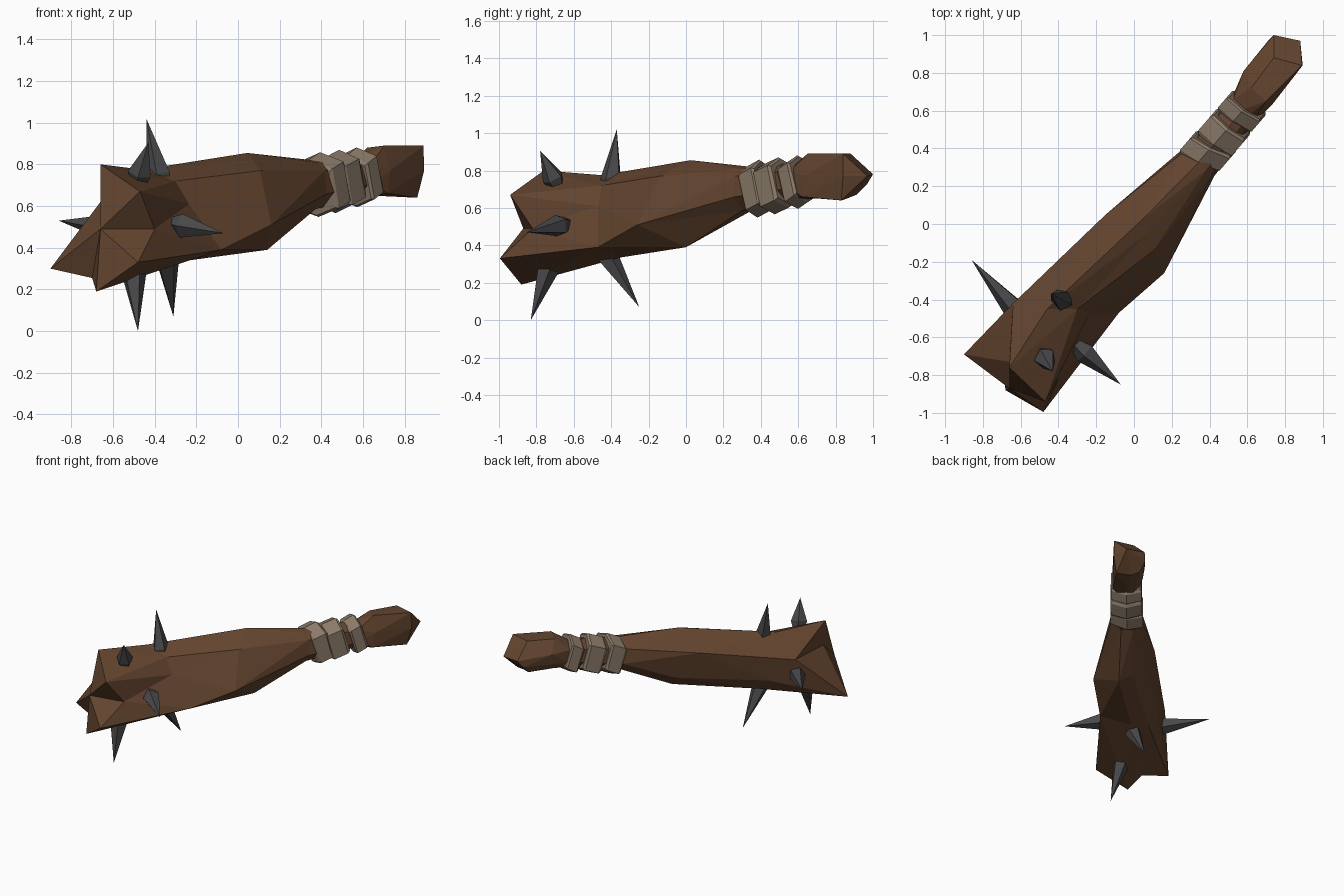
import bpy, bmesh, math
from mathutils import Vector

if "Cube" in bpy.data.objects:
    bpy.data.objects.remove(bpy.data.objects["Cube"])

D = Vector((0.652, 0.758, 0))     # along the club, head to grip
S = Vector((0.758, -0.652, 0))    # across the club
NECK = (0, 28, 55, 110, 160, 205, 250, 305)   # ring angles, clockwise from top


def material(name, col):
    m = bpy.data.materials.new(name)
    m.diffuse_color = (*col, 1)
    m.use_nodes = True
    m.node_tree.nodes["Principled BSDF"].inputs["Base Color"].default_value = m.diffuse_color
    return m


WOOD = material("brown_wood", (0.125, 0.058, 0.028))
CLOTH = material("grey_tan_wrap", (0.26, 0.197, 0.143))
IRON = material("dark_iron", (0.066, 0.066, 0.07))


def loft(name, rings, mat, start=None, end=None):
    """Bridge rings of points; close ends with a point or a flat cap."""
    bm = bmesh.new()
    vs = [[bm.verts.new(p) for p in r] for r in rings]
    n = len(vs[0])
    for a, b in zip(vs, vs[1:]):
        mid = sum((v.co for v in a + b), Vector()) / (2 * n)
        for i in range(n):
            j = (i + 1) % n
            # split each quad along the diagonal that bulges outwards
            d1 = ((a[i].co + b[j].co) / 2 - mid)
            d2 = ((a[j].co + b[i].co) / 2 - mid)
            d1, d2 = (d - D * d.dot(D) for d in (d1, d2))
            if d1.length > d2.length:
                tris = (a[i], a[j], b[j]), (a[i], b[j], b[i])
            else:
                tris = (a[i], a[j], b[i]), (a[j], b[j], b[i])
            for t in tris:
                bm.faces.new(t)
    for ring, tip in ((vs[0], start), (vs[-1], end)):
        if tip is None:
            bm.faces.new(ring)
        else:
            c = bm.verts.new(tip)
            for i in range(n):
                bm.faces.new((ring[i], ring[(i + 1) % n], c))
    bmesh.ops.recalc_face_normals(bm, faces=bm.faces[:])
    me = bpy.data.meshes.new(name)
    bm.to_mesh(me)
    bm.free()
    me.materials.append(mat)
    ob = bpy.data.objects.new(name, me)
    bpy.context.collection.objects.link(ob)
    return ob


def section(t, u, z, hw, hh, shape, tilt=0.0, skew=0.0):
    """Ring across the club; tilt leans its top back, skew its right side on."""
    return [D * (t - tilt * c + skew * s) + S * (u + hw * s)
            + Vector((0, 0, z + hh * c)) for s, c in shape]


NECK_SHAPE = [(math.sin(math.radians(a)), math.cos(math.radians(a))) for a in NECK]
# Wrap outline: flat sides with a shallow point above and below
WRAP_SHAPE = [(0, 1), (1, .68), (1, -.7), (0, -1), (-1, -.7), (-1, .68)]

# Club body: splintered head, thick middle, slim neck and blocky grip end
head_end = [(-.66, -.76, .80), (-.47, -.94, .67), (-.40, -.82, .49),
            (-.48, -.995, .33), (-.68, -.88, .19), (-.70, -.75, .255),
            (-.90, -.69, .30), (-.66, -.73, .62)]
shoulder = [(-.46, -.45, .775), (-.30, -.45, .72), (-.235, -.47, .61),
            (-.08, -.47, .39), (-.27, -.35, .335), (-.40, -.32, .37),
            (-.49, -.31, .46), (-.64, -.42, .62)]
middle = [(.045, .025, .855), (.07, -.05, .82), (.105, -.14, .77),
          (.16, -.26, .51), (.14, .0, .39), (.07, .07, .43),
          (.0, .13, .52), (-.15, .05, .72)]
grip = [(.62, .72, .88), (.70, .65, .89), (.73, .63, .77),
        (.72, .62, .66), (.65, .71, .65), (.61, .76, .67),
        (.58, .79, .72), (.58, .81, .80)]
grip_end = [(.74, .88, .89), (.89, .84, .89), (.893, .84, .77),
            (.86, .83, .64), (.75, .86, .65), (.71, .91, .67),
            (.71, .97, .73), (.74, 1.0, .78)]
loft("club_body",
     [head_end, shoulder, middle,
      section(.47, .047, .70, .117, .122, NECK_SHAPE),
      section(.84, .045, .74, .092, .10, NECK_SHAPE),
      grip, grip_end],
     WOOD, start=(-.66, -.87, .49), end=(.88, .97, .77))

# Cloth bands around the neck, slanted, with bevelled rims
for i, (t, u, z, hw, hh, half, skew) in enumerate([
        (.548, .044, .703, .115, .138, .048, .028),
        (.678, .046, .718, .111, .135, .056, .006),
        (.825, .044, .738, .109, .126, .038, .010)]):
    rings = [section(t + k * half, u, z + .02 * k, hw * s, hh * s,
                     WRAP_SHAPE, .035, skew)
             for k, s in ((-1.15, .90), (-.85, 1), (.85, 1), (1.15, .90))]
    loft(f"grip_wrap_{i + 1}", rings, CLOTH)

# Iron spikes: base point and tip
spikes = [((-.38, -.40, .75), (-.44, -.37, 1.02)),
          ((-.47, -.71, .76), (-.43, -.78, .905)),
          ((-.26, -.68, .505), (-.07, -.85, .47)),
          ((-.64, -.44, .50), (-.86, -.19, .53)),
          ((-.50, -.74, .27), (-.48, -.83, .0)),
          ((-.34, -.42, .34), (-.31, -.25, .07))]
for i, (b, tip) in enumerate(spikes):
    b, tip = Vector(b), Vector(tip)
    d = (tip - b).normalized()
    p = d.orthogonal().normalized()
    q = d.cross(p)
    rings = [[b + d * off + (p * math.cos(a) + q * math.sin(a)) * r
              for a in (2 * math.pi * k / 5 for k in range(5))]
             for off, r in ((-.07, .035), (0, .06))]
    loft(f"spike_{i + 1}", rings, IRON, end=tip)
